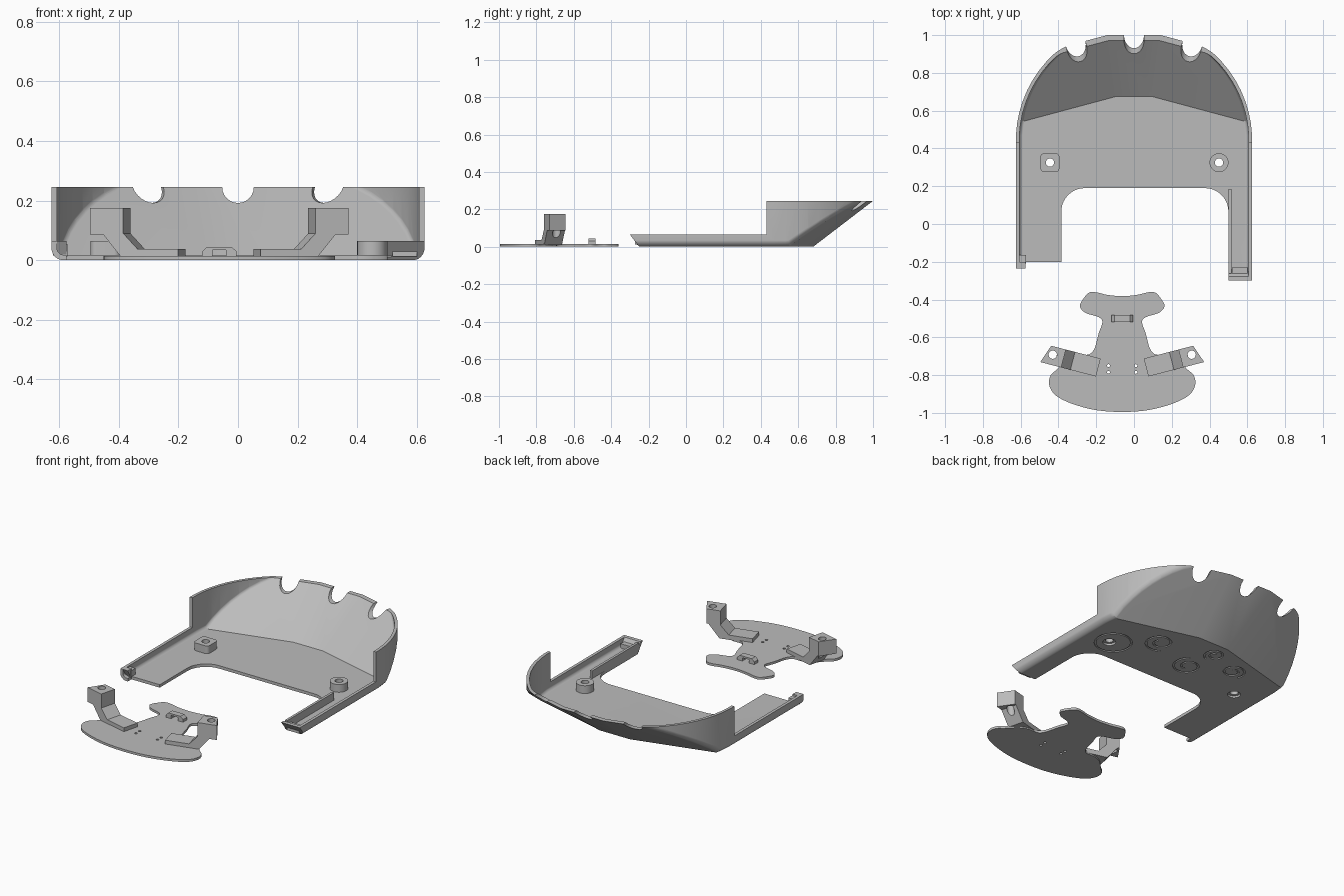
import bpy, bmesh, math
from mathutils import Vector

if "Cube" in bpy.data.objects:
    bpy.data.objects.remove(bpy.data.objects["Cube"])

grey = bpy.data.materials.new("plain_grey")
grey.diffuse_color = (0.5, 0.5, 0.5, 1)
grey.use_nodes = True
grey.node_tree.nodes["Principled BSDF"].inputs["Base Color"].default_value = grey.diffuse_color


def finish(name, bm):
    bmesh.ops.recalc_face_normals(bm, faces=bm.faces)
    me = bpy.data.meshes.new(name)
    bm.to_mesh(me)
    bm.free()
    me.materials.append(grey)
    ob = bpy.data.objects.new(name, me)
    bpy.context.collection.objects.link(ob)
    return ob


def prism(name, pts, a, b, place=lambda u, v, w: (u, v, w)):
    """Sweep a 2D outline from a to b; place maps (u, v, depth) to xyz."""
    bm = bmesh.new()
    lo = [bm.verts.new(place(u, v, a)) for u, v in pts]
    hi = [bm.verts.new(place(u, v, b)) for u, v in pts]
    bm.faces.new(lo)
    bm.faces.new(hi)
    for i in range(len(pts)):
        j = (i + 1) % len(pts)
        bm.faces.new((lo[i], lo[j], hi[j], hi[i]))
    return finish(name, bm)


def box(name, x0, x1, y0, y1, z0, z1):
    return prism(name, [(x0, y0), (x1, y0), (x1, y1), (x0, y1)], z0, z1)


def circle(x, y, r, n=24):
    return [(x + r * math.cos(2 * math.pi * i / n), y + r * math.sin(2 * math.pi * i / n)) for i in range(n)]


def combine(ob, other, op='DIFFERENCE'):
    m = ob.modifiers.new("cut", 'BOOLEAN')
    m.object, m.operation, m.solver = other, op, 'EXACT'
    bpy.context.view_layer.objects.active = ob
    bpy.ops.object.modifier_apply(modifier=m.name)
    bpy.data.objects.remove(other)


def smooth(ob, deg=25):
    bpy.ops.object.select_all(action='DESELECT')
    ob.select_set(True)
    bpy.context.view_layer.objects.active = ob
    bpy.ops.object.shade_smooth_by_angle(angle=math.radians(deg))
    ob.modifiers.new("even_normals", 'WEIGHTED_NORMAL').keep_sharp = True


# Shell body: convex solid bounded by floor, three ramps, round wall, rolled edges
def shell_solid(name, t, r, top):
    walls = []
    for i in range(33):
        a = math.pi * i / 32
        n = Vector((math.cos(a), math.sin(a), 0))
        walls.append((n, n.y * 0.44 + 0.625 - t))
    bases = [(Vector((0, 0, -1)), -t)]
    for s in (-1, 0, 1):
        a = math.radians(15) * s
        n = Vector((0.608 * math.sin(a), 0.608 * math.cos(a), -0.794)).normalized()
        bases.append((n, n.dot(Vector((0.1 * s, 0.68, 0))) - t))
    front = Vector((0, -0.79, -0.61)).normalized()
    planes = walls + bases + [(front, front.dot(Vector((0, -0.25, 0))) - t)]
    for nw, dw in walls:
        for nb, db in bases:
            ang = nw.angle(nb)
            for k in range(1, 5):
                f = k / 5
                p, q = math.sin((1 - f) * ang) / math.sin(ang), math.sin(f * ang) / math.sin(ang)
                planes.append((nw * p + nb * q, p * (dw - r) + q * (db - r) + r))
    bm = bmesh.new()
    bmesh.ops.create_cube(bm, size=4)
    for v in bm.verts:
        v.co.z = min(v.co.z, top)
    for n, d in planes:
        if all(v.co.dot(n) < d + 1e-5 for v in bm.verts):
            continue
        bmesh.ops.bisect_plane(bm, geom=bm.verts[:] + bm.edges[:] + bm.faces[:], dist=1e-6,
                               plane_co=n * d, plane_no=n, clear_outer=True)
        bmesh.ops.holes_fill(bm, edges=[e for e in bm.edges if e.is_boundary], sides=0)
    bmesh.ops.remove_doubles(bm, verts=bm.verts, dist=2e-4)
    hull = bmesh.new()
    for v in bm.verts:
        hull.verts.new(v.co)
    bm.free()
    res = bmesh.ops.convex_hull(hull, input=hull.verts)
    bmesh.ops.delete(hull, geom=[v for v in hull.verts if not v.link_faces], context='VERTS')
    bmesh.ops.dissolve_limit(hull, angle_limit=0.01, verts=hull.verts, edges=hull.edges)
    return finish(name, hull)


T = 0.018
shell = shell_solid("shell", 0, 0.04, 0.245)
combine(shell, shell_solid("cavity", T, 0.04 - T, 0.4))
# Low side rims
combine(shell, box("rim_cut", -1, 1, -1, 0.43, 0.065, 0.5))
# Rounded bay between the two side arms
R = 0.125
bay = [(-0.385, -1), (0.5, -1)]
for cx, start in ((0.5 - R, 0), (-0.385 + R, 90)):
    for i in range(11):
        a = math.radians(start + 9 * i)
        bay.append((cx + R * math.cos(a), 0.19 - R + R * math.sin(a)))
combine(shell, prism("bay_cut", bay, -0.1, 0.3))
combine(shell, box("left_arm_cut", -0.575, 0, -1, -0.2, -0.1, 0.3))
combine(shell, box("left_tip_cut", -1, -0.57, -1, -0.235, -0.1, 0.3))
# Round notches in the rear rim
for x, y, deg in ((0, 0.96, 0), (0.3, 0.92, 15), (-0.3, 0.92, -15)):
    d = Vector((math.sin(math.radians(deg)), math.cos(math.radians(deg)), 0))
    s = Vector((d.y, -d.x, 0))
    combine(shell, prism("notch", circle(0, 0.245, 0.053), -0.15, 0.15,
                         lambda u, v, w: Vector((x, y, v)) + s * u + d * w))
# Screw holes and counterbores
for x in (-0.445, 0.45):
    combine(shell, prism("hole", circle(x, 0.325, 0.036), -0.1, 0.1))


# Shallow scrollwork under the floor
def scroll(cx, cy, r, a0, turn):
    inner, outer = [], []
    for i in range(41):
        f = i / 40
        a, rad = a0 + turn * 9 * f, r * (1 - 0.68 * f)
        for side, k in ((inner, -0.005), (outer, 0.005)):
            side.append((cx + (rad + k) * math.cos(a), cy + (rad + k) * math.sin(a)))
    combine(shell, prism("scroll_cut", inner + outer[::-1], -0.02, 0.006))


for args in ((0.23, 0.50, 0.09, 4.0, 1), (-0.05, 0.40, 0.09, 1.0, -1),
             (-0.09, 0.585, 0.06, 5.0, 1), (-0.28, 0.51, 0.07, 3.6, -1)):
    scroll(*args)
ring = prism("ring_cut", circle(0.43, 0.335, 0.105, 40), -0.02, 0.006)
combine(ring, prism("ring_core", circle(0.43, 0.335, 0.095, 40), -0.1, 0.1))
combine(shell, ring)
smooth(shell)

# Screw bosses: one square with rounded corners, one round
c, k = 0.03, 0.02
square = []
for i, (sx, sy) in enumerate(((1, 1), (-1, 1), (-1, -1), (1, -1))):
    for j in range(5):
        a = math.radians(90 * i + 22.5 * j)
        square.append((-0.445 + sx * c + k * math.cos(a), 0.325 + sy * c + k * math.sin(a)))
for name, pts, x in (("left_boss", square, -0.445), ("right_boss", circle(0.45, 0.325, 0.05, 32), 0.45)):
    boss = prism(name, pts, 0.012, 0.065)
    combine(boss, prism("bore", circle(x, 0.325, 0.022), -0.1, 0.1))
    smooth(boss)

# Arm details
box("right_arm_inner_wall", 0.5, 0.515, -0.262, 0.185, 0.01, 0.065)
box("right_arm_block", 0.518, 0.6, -0.272, -0.23, 0.012, 0.045)
box("left_arm_block", -0.608, -0.572, -0.21, -0.165, 0.012, 0.055)
prism("left_arm_tip", [(-0.235, 0.065), (-0.2, 0.065), (-0.2, 0.015), (-0.21, 0.02)], -0.62, -0.575,
      lambda u, v, w: (w, u, v))

# Loose plate: half outline mirrored about its own middle, then smoothed
MX = -0.0625
half = [(0, -0.995), (0.14, -0.985), (0.27, -0.95), (0.355, -0.905), (0.387, -0.85), (0.378, -0.80),
        (0.345, -0.77), (0.29, -0.715), (0.235, -0.692), (0.175, -0.69), (0.145, -0.655), (0.125, -0.58),
        (0.105, -0.52), (0.125, -0.493), (0.195, -0.47), (0.224, -0.435), (0.205, -0.395),
        (0.175, -0.363), (0.135, -0.362), (0.08, -0.375), (0, -0.382)]
loop = half + [(-x, y) for x, y in half[-2:0:-1]]
outline = []
for i in range(len(loop)):
    p = [Vector(loop[(i + j) % len(loop)]) for j in (-1, 0, 1, 2)]
    for t in (0, 0.25, 0.5, 0.75):
        q = 0.5 * (2 * p[1] + (p[2] - p[0]) * t + (2 * p[0] - 5 * p[1] + 4 * p[2] - p[3]) * t * t
                   + (3 * p[1] - p[0] - 3 * p[2] + p[3]) * t ** 3)
        outline.append((q.x + MX, q.y))
plate = prism("plate", outline, 0, 0.014)
for x in (-0.135, 0.01):
    for y in (-0.75, -0.785):
        combine(plate, prism("pin_hole", circle(x, y, 0.008, 12), -0.1, 0.1))
smooth(plate)

# Raised brackets on the plate, mirrored
profile = [(0, 0.175), (0.115, 0.175), (0.115, 0.09), (0.165, 0.037), (0.305, 0.037),
           (0.305, 0.008), (0.11, 0.008), (0.045, 0.087), (0, 0.087)]
for name, side in (("left_bracket", 1), ("right_bracket", -1)):
    def put(u, v, w):
        if u == 0:
            u = 0.035 * w / 0.098
        a, p = u - 0.298, w - 0.832
        x, y = 0.968 * a + 0.25 * p, -0.25 * a + 0.968 * p
        return (x if side > 0 else 2 * MX - x, y, v)
    bracket = prism(name, profile, 0, 0.098, put)
    hx = -0.43 if side > 0 else 2 * MX + 0.43
    combine(bracket, prism("bracket_hole", circle(hx, -0.692, 0.022), 0.05, 0.3))
    smooth(bracket)

# Small bridge clip on the plate
arch = [(-0.12, 0.01), (-0.12, 0.03), (-0.103, 0.045), (-0.022, 0.045), (-0.005, 0.03), (-0.005, 0.01),
        (-0.04, 0.01), (-0.04, 0.034), (-0.085, 0.034), (-0.085, 0.01)]
prism("bridge_clip", arch, -0.52, -0.483, lambda u, v, w: (u, w, v))
